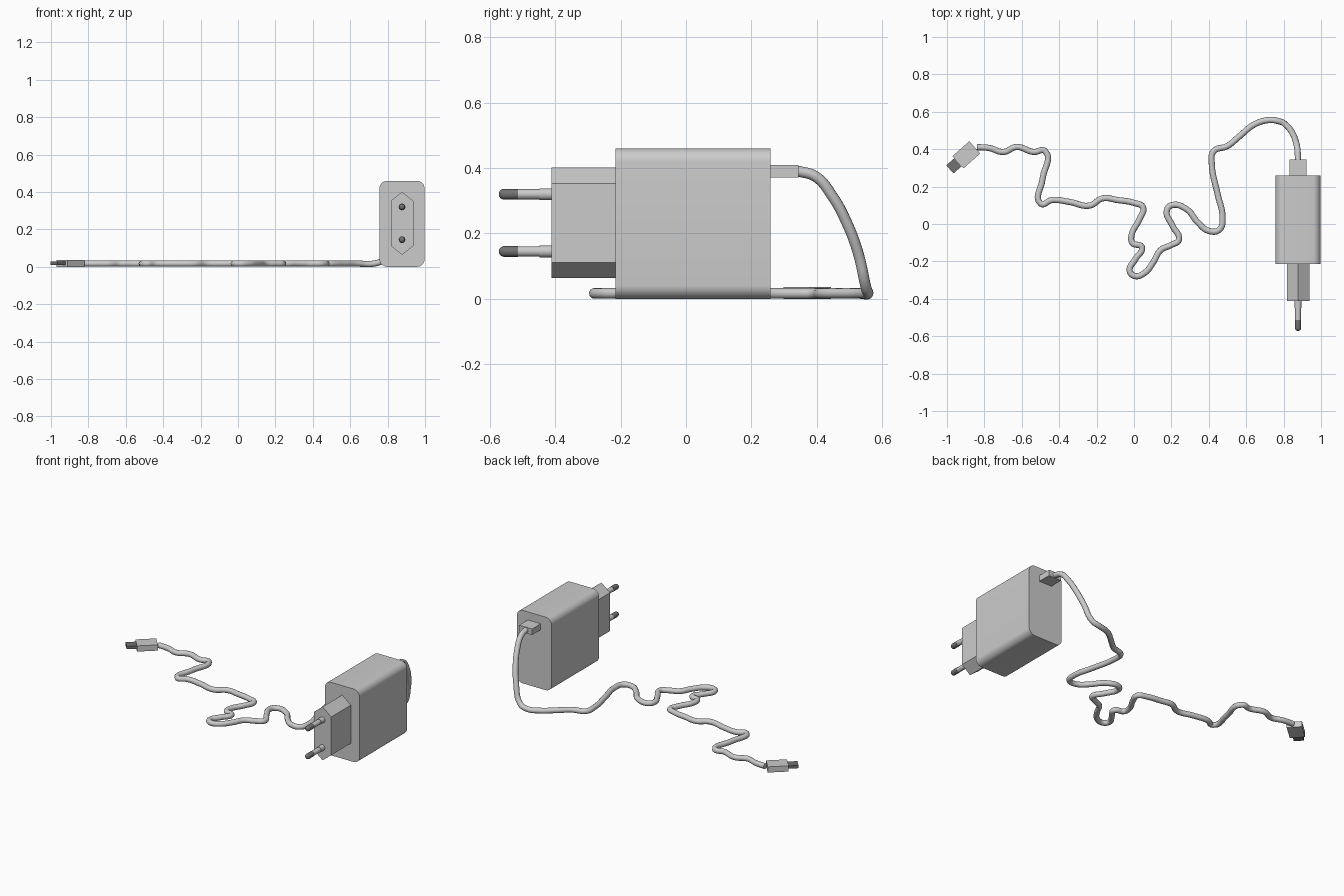
import bpy, bmesh, math
from mathutils import Matrix, Vector

if "Cube" in bpy.data.objects:
    bpy.data.objects.remove(bpy.data.objects["Cube"])


def material(name, v):
    m = bpy.data.materials.new(name)
    m.diffuse_color = (v, v, v, 1)
    m.use_nodes = True
    m.node_tree.nodes["Principled BSDF"].inputs["Base Color"].default_value = m.diffuse_color
    return m


PLASTIC = material("light grey plastic", 0.6)
METAL = material("dark grey metal", 0.17)


def finish(obj, mats, smooth=False):
    for m in mats:
        obj.data.materials.append(m)
    if smooth:
        bpy.ops.object.select_all(action='DESELECT')
        obj.select_set(True)
        bpy.context.view_layer.objects.active = obj
        bpy.ops.object.shade_smooth_by_angle(angle=math.radians(35))
    return obj


def from_bmesh(name, bm, mats, smooth=False):
    bmesh.ops.recalc_face_normals(bm, faces=bm.faces)
    me = bpy.data.meshes.new(name)
    bm.to_mesh(me)
    bm.free()
    obj = bpy.data.objects.new(name, me)
    bpy.context.collection.objects.link(obj)
    return finish(obj, mats, smooth)


def prism(name, outline, y0, y1, mat, smooth=False):
    """Extrude an xz outline from y0 to y1."""
    bm = bmesh.new()
    a = [bm.verts.new((x, y0, z)) for x, z in outline]
    b = [bm.verts.new((x, y1, z)) for x, z in outline]
    bm.faces.new(a)
    bm.faces.new(b[::-1])
    n = len(a)
    for i in range(n):
        j = (i + 1) % n
        bm.faces.new((a[i], b[i], b[j], a[j]))
    return from_bmesh(name, bm, [mat], smooth)


def rounded_rect(x0, x1, z0, z1, r, steps=8):
    pts = []
    corners = [(x1 - r, z1 - r), (x0 + r, z1 - r), (x0 + r, z0 + r), (x1 - r, z0 + r)]
    for k, (cx, cz) in enumerate(corners):
        for i in range(steps + 1):
            t = math.pi / 2 * (k + i / steps)
            pts.append((cx + r * math.cos(t), cz + r * math.sin(t)))
    return pts


def box(name, size, matrix, mat):
    bm = bmesh.new()
    bmesh.ops.create_cube(bm, size=1, matrix=matrix @ Matrix.Diagonal((*size, 1)))
    return from_bmesh(name, bm, [mat])


def pin(name, x, z):
    """Round contact pin, turned around y, with a dark rounded metal tip."""
    r, end, sides = 0.0165, -0.572, 20
    prof = [(r * math.sin(t), end + r * (1 - math.cos(t)))
            for t in (math.pi / 2 * i / 5 for i in range(1, 6))]
    prof += [(r, -0.513), (0.0155, -0.513), (0.0155, -0.448),
             (0.018, -0.448), (0.018, -0.40)]
    bm = bmesh.new()
    rings = [[bm.verts.new((x + q * math.cos(2 * math.pi * i / sides), y,
                            z + q * math.sin(2 * math.pi * i / sides)))
              for i in range(sides)] for q, y in prof]
    tip = bm.verts.new((x, end, z))
    for i in range(sides):
        j = (i + 1) % sides
        bm.faces.new((tip, rings[0][j], rings[0][i]))
        for a, b in zip(rings, rings[1:]):
            bm.faces.new((a[i], a[j], b[j], b[i]))
    bm.faces.new(rings[-1])
    for f in bm.faces:
        f.material_index = 1 if f.calc_center_median().y < -0.512 else 0
    return from_bmesh(name, bm, [PLASTIC, METAL], True)


# Adapter body and hexagonal plug base
CX = 0.877
prism("adapter_body", rounded_rect(0.756, 0.998, 0.0, 0.46, 0.042), -0.215, 0.258, PLASTIC, True)
prism("plug_base", [(CX, 0.401), (CX - 0.06, 0.353), (CX - 0.06, 0.112), (CX, 0.064),
                    (CX + 0.06, 0.112), (CX + 0.06, 0.353)], -0.411, -0.21, PLASTIC)
for nm, z in (("upper_pin", 0.32), ("lower_pin", 0.145)):
    pin(nm, CX, z)

# Connector pushed into the adapter
box("adapter_connector", (0.09, 0.12, 0.038),
    Matrix.Translation((CX, 0.284, 0.39)), PLASTIC)

# Loose connector at the far cable end, with its metal tip
place = Matrix.Translation((-0.896, 0.37, 0.018)) @ Matrix.Rotation(math.radians(221.5), 4, 'Z')
box("end_connector", (0.12, 0.088, 0.036), place, PLASTIC)
box("end_connector_tip", (0.07, 0.058, 0.018),
    place @ Matrix.Translation((0.083, 0, 0.002)), METAL)

# Cable: drops from the adapter, then wanders over the ground
drop = [(CX, 0.335, 0.392), (0.874, 0.396, 0.374), (0.863, 0.448, 0.313),
        (0.846, 0.488, 0.24), (0.817, 0.525, 0.144), (0.772, 0.55, 0.035)]
ground = [(0.725, 0.556), (0.645, 0.533), (0.565, 0.47), (0.5, 0.417), (0.425, 0.388),
          (0.416, 0.32), (0.447, 0.16), (0.473, 0.037), (0.457, -0.03), (0.4, -0.037),
          (0.34, 0.01), (0.28, 0.08), (0.2, 0.1), (0.175, 0.07), (0.206, -0.01),
          (0.24, -0.085), (0.2, -0.112), (0.142, -0.14), (0.104, -0.203), (0.056, -0.262),
          (0.003, -0.278), (-0.023, -0.25), (0.008, -0.187), (0.042, -0.123),
          (-0.008, -0.102), (-0.013, -0.06), (0.03, 0.027), (0.048, 0.09), (0.003, 0.112),
          (-0.088, 0.128), (-0.168, 0.137), (-0.238, 0.098), (-0.345, 0.118),
          (-0.441, 0.128), (-0.498, 0.108), (-0.489, 0.24), (-0.475, 0.39),
          (-0.537, 0.385), (-0.628, 0.412), (-0.698, 0.385), (-0.773, 0.406), (-0.84, 0.411)]
path = [Vector(p) for p in drop] + [Vector((x, y, 0.017)) for x, y in ground]
cu = bpy.data.curves.new("cable", 'CURVE')
cu.dimensions = '3D'
cu.bevel_depth = 0.0165
cu.bevel_resolution = 4
cu.resolution_u = 6
cu.use_fill_caps = True
sp = cu.splines.new('BEZIER')
sp.bezier_points.add(len(path) - 1)
for bp, p in zip(sp.bezier_points, path):
    bp.co = p
    bp.handle_left_type = bp.handle_right_type = 'AUTO'
cable = bpy.data.objects.new("cable", cu)
bpy.context.collection.objects.link(cable)
bpy.ops.object.select_all(action='DESELECT')
cable.select_set(True)
bpy.context.view_layer.objects.active = cable
bpy.ops.object.convert(target='MESH')
cable = bpy.context.view_layer.objects.active
cable.name = "cable"
finish(cable, [PLASTIC], True)
